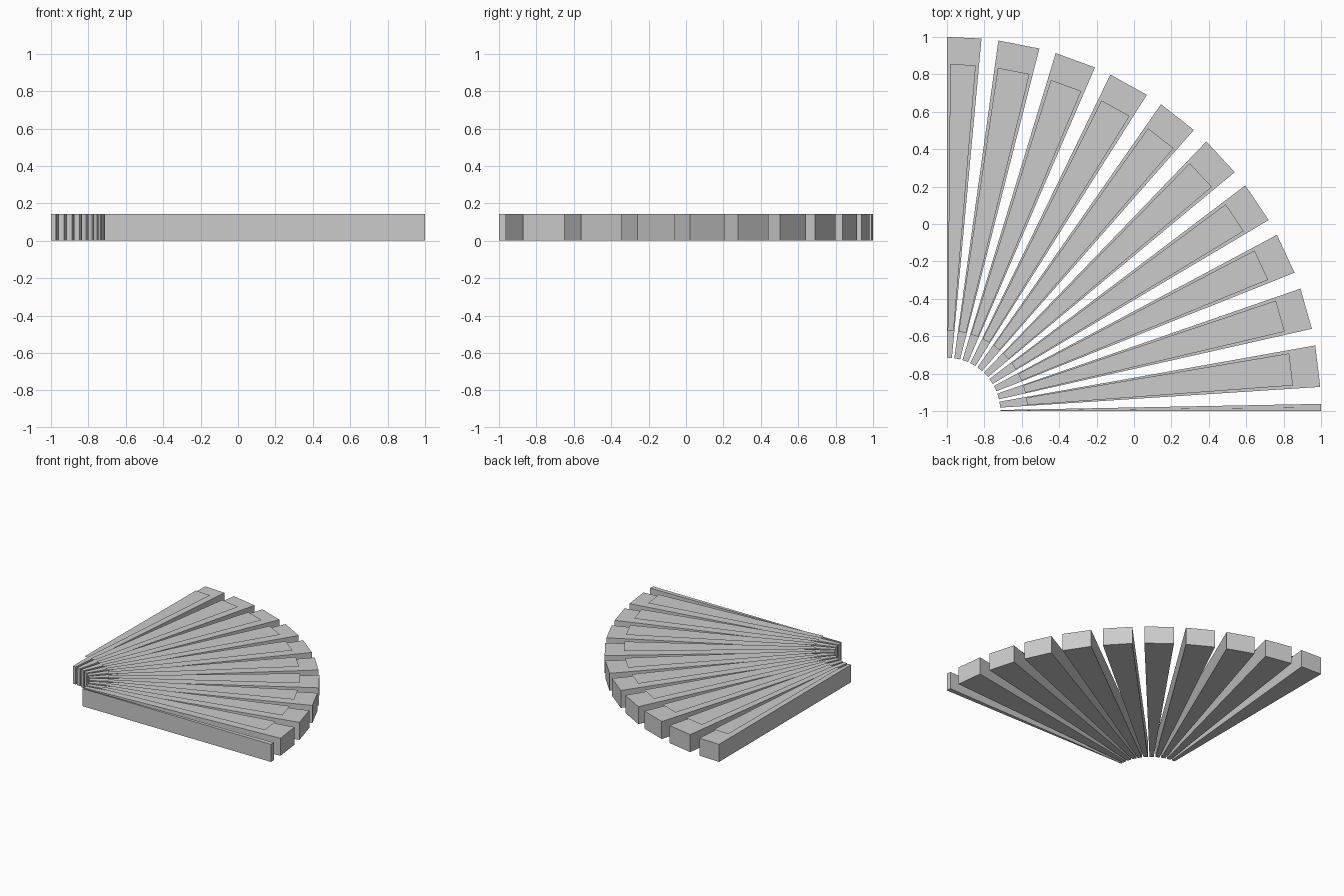
import bpy, bmesh
from math import sin, cos, radians

cube = bpy.data.objects.get("Cube")
if cube:
    bpy.data.objects.remove(cube, do_unlink=True)

# One plain grey for every part
grey = bpy.data.materials.new("light_grey")
grey.use_nodes = True
colour = (0.6, 0.6, 0.6, 1)
grey.diffuse_color = colour
grey.node_tree.nodes["Principled BSDF"].inputs["Base Color"].default_value = colour

STEP, WIDTH, START = 9.0, 6.4, -1.1     # slat spacing in degrees
INNER, OUTER = 0.285, 2.0               # radii about the fan's corner
HEIGHT, PANEL_HEIGHT = 0.144, 0.169     # slat top and floating sheet
MARGIN, INSET = 0.54, 0.145             # sheet border, in degrees and along the slat


def corner(radius, angle, z):
    a = radians(angle)
    return (-1 + radius * sin(a), -1 + radius * cos(a), z)


def wedge(name, r0, r1, a0, a1, z, thickness=0):
    """Straight-ended wedge facing up; given a thickness, a solid below it."""
    bm = bmesh.new()
    spots = ((r0, a1), (r1, a1), (r1, a0), (r0, a0))
    top = bm.faces.new([bm.verts.new(corner(r, a, z)) for r, a in spots])
    if thickness:
        base = bmesh.ops.extrude_face_region(bm, geom=[top], use_keep_orig=True)
        verts = [g for g in base["geom"] if isinstance(g, bmesh.types.BMVert)]
        bmesh.ops.translate(bm, verts=verts, vec=(0, 0, -thickness))
        bmesh.ops.recalc_face_normals(bm, faces=bm.faces)
    mesh = bpy.data.meshes.new(name)
    bm.to_mesh(mesh)
    bm.free()
    mesh.materials.append(grey)
    bpy.context.collection.objects.link(bpy.data.objects.new(name, mesh))


# Quarter fan of slats, each with a thin sheet floating over it;
# the two end slats are trimmed to the quarter
for i in range(11):
    start = START + STEP * i
    a0, a1 = max(start, 0), min(start + WIDTH, 90)
    wedge(f"fan_slat_{i + 1}", INNER, OUTER, a0, a1, HEIGHT, HEIGHT)
    wedge(f"slat_sheet_{i + 1}", INNER + INSET, OUTER - INSET,
          a0 + MARGIN, a1 - MARGIN, PANEL_HEIGHT)
